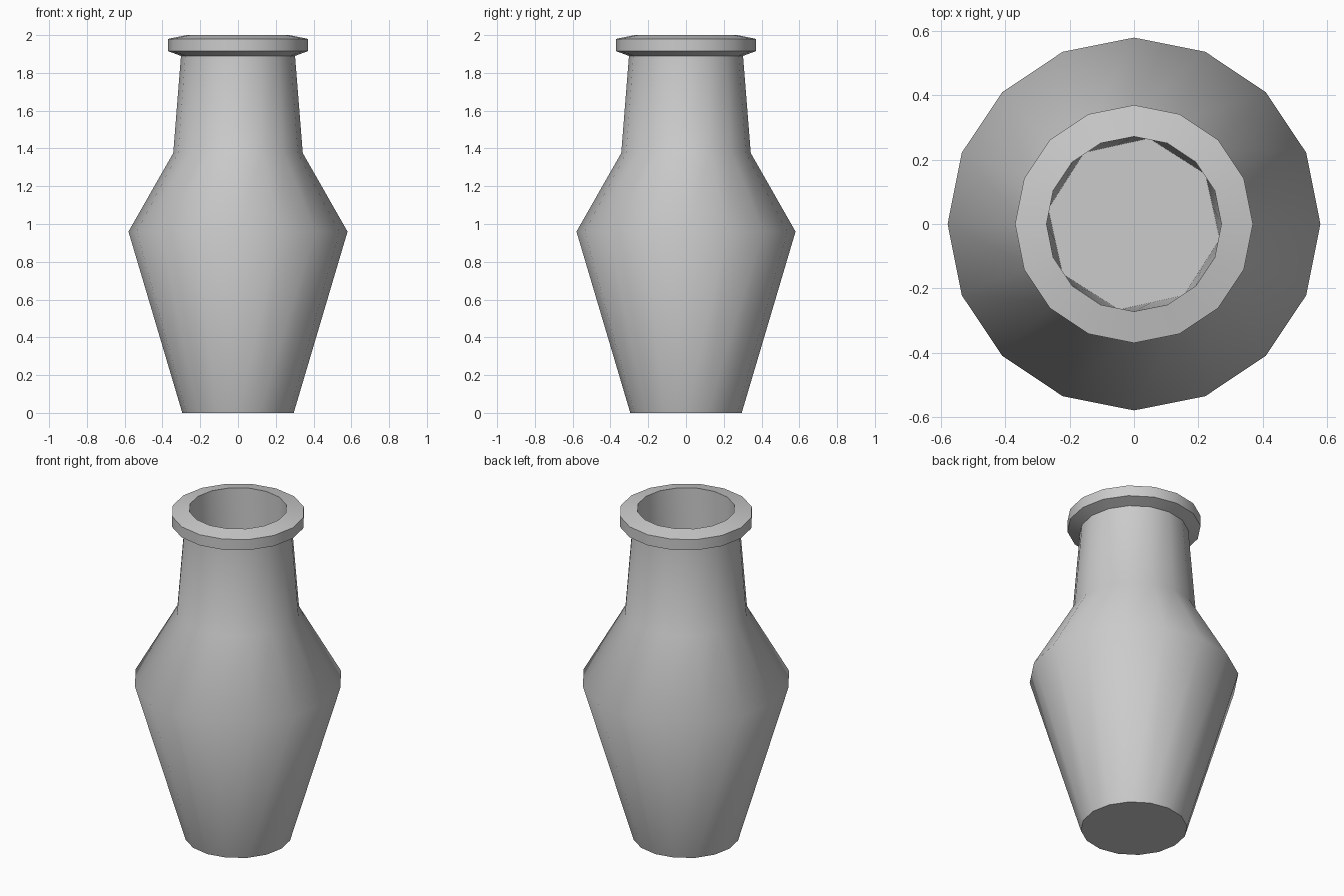
import bpy, bmesh
from math import cos, sin, radians, tau

default = bpy.data.objects.get("Cube")
if default:
    bpy.data.objects.remove(default, do_unlink=True)

SIDES = 16


def make_material(name, rgb):
    mat = bpy.data.materials.new(name)
    mat.use_nodes = True
    mat.diffuse_color = (*rgb, 1)
    mat.node_tree.nodes["Principled BSDF"].inputs["Base Color"].default_value = (*rgb, 1)
    return mat


def add_ring(bm, radius, z, twist=0.0, odd_scale=1.0):
    """Ring of vertices; odd_scale pulls in every second one to make an octagon."""
    verts = []
    for i in range(SIDES):
        a = tau * i / SIDES + twist
        r = radius * (odd_scale if i % 2 else 1)
        verts.append(bm.verts.new((r * cos(a), r * sin(a), z)))
    return verts


def bridge(bm, lower, upper):
    for i in range(SIDES):
        j = (i + 1) % SIDES
        bm.faces.new((lower[i], lower[j], upper[j], upper[i]))


clay = make_material("grey_clay", (0.6, 0.6, 0.6))
bm = bmesh.new()

# Outer profile: foot, belly, shoulder, neck, lip, mouth
profile = [(0.295, 0), (0.58, 0.96), (0.343, 1.375), (0.302, 1.89),
           (0.37, 1.915), (0.37, 1.98), (0.272, 2)]
rings = [add_ring(bm, r, z) for r, z in profile]

# Inner well narrows to an octagonal floor
rings.append(add_ring(bm, 0.271, 1.2, radians(-10), cos(tau / 16)))
for lower, upper in zip(rings, rings[1:]):
    bridge(bm, lower, upper)
bm.faces.new(rings[0][::-1])
bm.faces.new(rings[-1])

mesh = bpy.data.meshes.new("vase")
bm.to_mesh(mesh)
bm.free()
mesh.materials.append(clay)
vase = bpy.data.objects.new("vase", mesh)
bpy.context.collection.objects.link(vase)

# Smooth body with crisp lip, mouth and foot
bpy.ops.object.select_all(action="DESELECT")
vase.select_set(True)
bpy.context.view_layer.objects.active = vase
bpy.ops.object.shade_smooth_by_angle(angle=radians(55))
